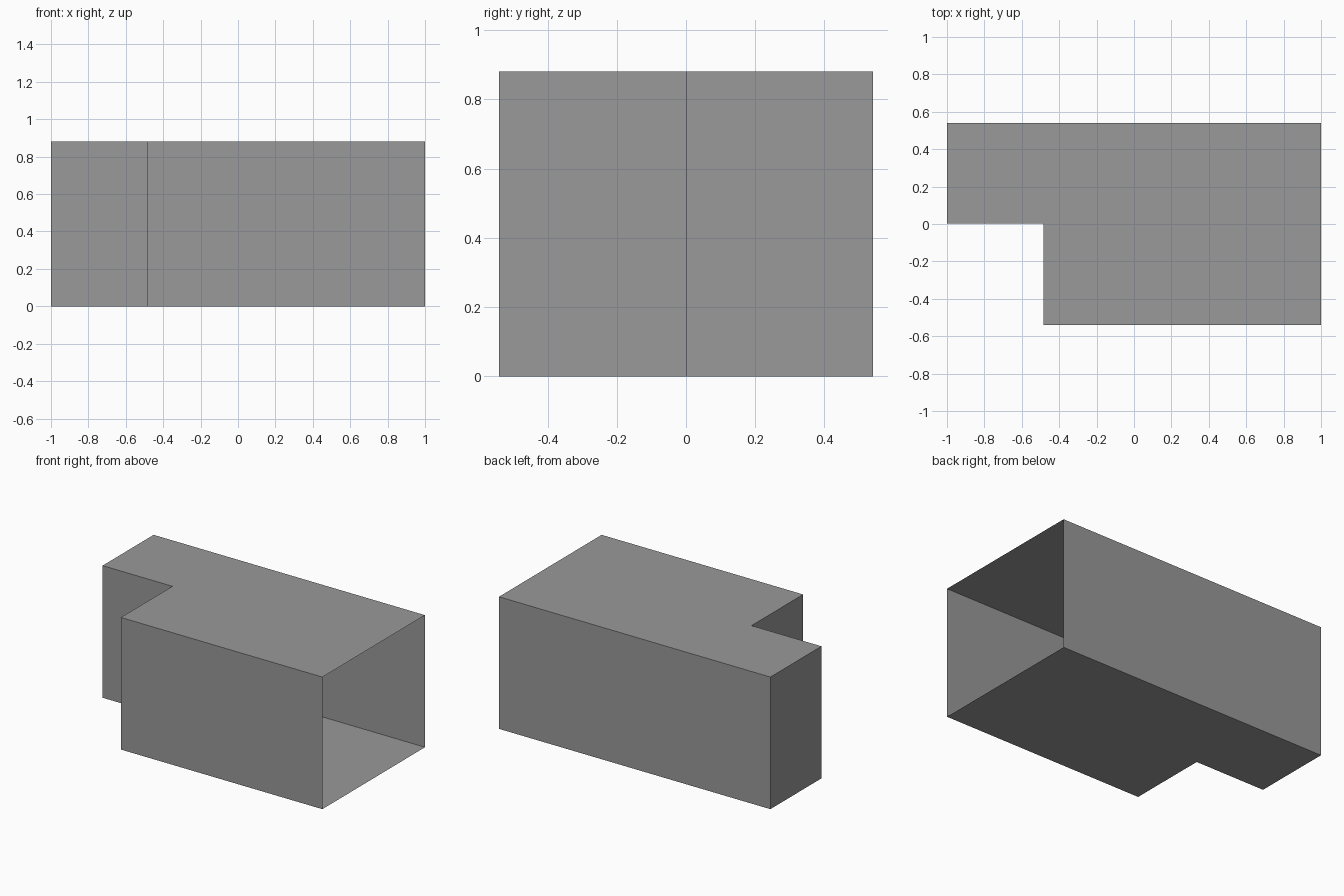
import bpy, bmesh

if "Cube" in bpy.data.objects:
    bpy.data.objects.remove(bpy.data.objects["Cube"])

HEIGHT = 0.88
# L-shaped plan, counter-clockwise, starting and ending at the open right end
PLAN = [(1, 0.54), (-1, 0.54), (-1, 0.003), (-0.485, 0.003), (-0.485, -0.54), (1, -0.54)]

grey = bpy.data.materials.new("mid grey")
grey.diffuse_color = (0.32, 0.32, 0.32, 1)
grey.use_nodes = True
grey.node_tree.nodes["Principled BSDF"].inputs["Base Color"].default_value = grey.diffuse_color

# Thin-walled shell: floor, ceiling and walls, with the right end left open
bm = bmesh.new()
bottom = [bm.verts.new((x, y, 0)) for x, y in PLAN]
top = [bm.verts.new((x, y, HEIGHT)) for x, y in PLAN]
bm.faces.new(bottom[::-1])
bm.faces.new(top)
for i in range(len(PLAN) - 1):
    bm.faces.new((bottom[i], bottom[i + 1], top[i + 1], top[i]))
bm.normal_update()

mesh = bpy.data.meshes.new("open_shell")
bm.to_mesh(mesh)
bm.free()
mesh.materials.append(grey)
shell = bpy.data.objects.new("open_shell", mesh)
bpy.context.collection.objects.link(shell)
